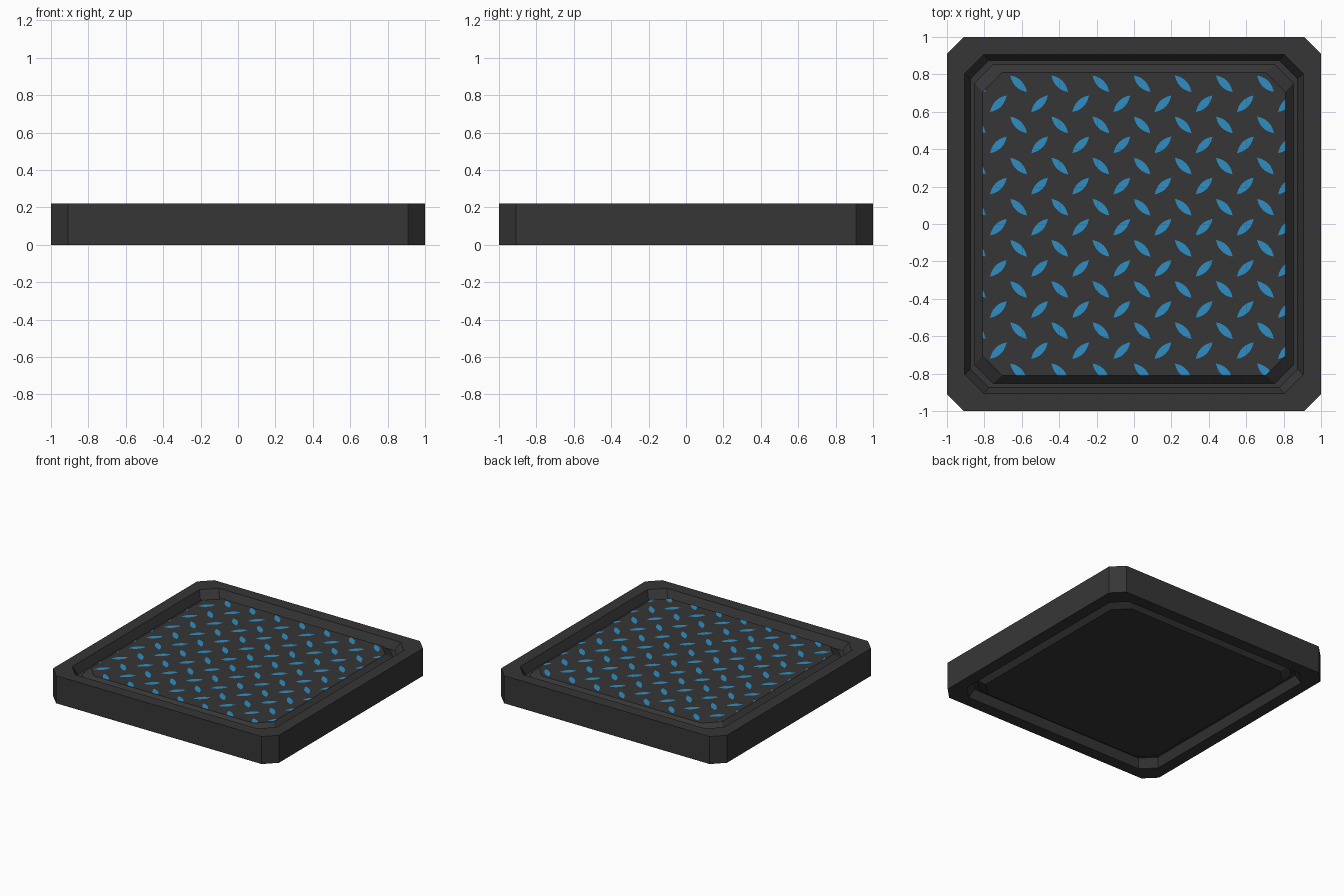
import bpy, bmesh, math
from mathutils import Vector

if "Cube" in bpy.data.objects:
    bpy.data.objects.remove(bpy.data.objects["Cube"])


def material(name, rgb):
    m = bpy.data.materials.new(name)
    m.diffuse_color = (*rgb, 1)
    m.use_nodes = True
    m.node_tree.nodes["Principled BSDF"].inputs["Base Color"].default_value = m.diffuse_color
    return m


charcoal = material("charcoal", (0.037, 0.037, 0.037))
blue = material("bright_blue", (0.027, 0.27, 0.54))

H = 0.22            # tile height
PANEL_Z = 0.20      # top of the inner panel
PANEL, CUT = 0.81, 0.105


def octagon(r, c, z):
    a = r - c
    return [(r, -a, z), (r, a, z), (a, r, z), (-a, r, z),
            (-r, a, z), (-r, -a, z), (-a, -r, z), (a, -r, z)]


def loft(bm, rings):
    loops = [[bm.verts.new(p) for p in octagon(*r)] for r in rings]
    for lo, hi in zip(loops, loops[1:]):
        for i in range(8):
            j = (i + 1) % 8
            bm.faces.new((lo[i], lo[j], hi[j], hi[i]))
    return loops


def finish(bm, name, mat):
    me = bpy.data.meshes.new(name)
    bm.to_mesh(me)
    bm.free()
    me.materials.append(mat)
    ob = bpy.data.objects.new(name, me)
    bpy.context.collection.objects.link(ob)
    return ob


# Tile body: panel, groove and rim, the same above and below
upper = [(1, 0.09, H), (0.905, 0.10, H), (0.875, 0.10, 0.155),
         (0.853, 0.10, 0.155), (PANEL, CUT, PANEL_Z)]
lower = [(r, c, H - z) for r, c, z in reversed(upper)]
bm = bmesh.new()
loops = loft(bm, lower + upper)
bm.faces.new(loops[-1])
bm.faces.new(loops[0][::-1])
bmesh.ops.recalc_face_normals(bm, faces=bm.faces)
finish(bm, "tile_body", charcoal)

# Tread marks: slim lenses in alternating diagonal rows
bm = bmesh.new()
STEP, HALF_L, HALF_W, SEG = 0.22, 0.063, 0.021, 6


def lens(cx, cy, angle):
    pts = []
    for side in (1, -1):
        for k in range(SEG):
            t = side * (-1 + 2 * k / SEG)
            u, v = HALF_L * t, side * HALF_W * (1 - t * t)
            pts.append((cx + u * math.cos(angle) - v * math.sin(angle),
                        cy + u * math.sin(angle) + v * math.cos(angle),
                        PANEL_Z + 0.003))
    bm.faces.new([bm.verts.new(p) for p in reversed(pts)])


for i in range(8):
    for j in range(8):
        lens(-0.837 + i * STEP, 0.75 - j * STEP, -math.pi / 4)
        if j < 7:
            lens(-0.725 + i * STEP, 0.643 - j * STEP, math.pi / 4)

# Trim the marks to the panel outline
for k in range(8):
    n = Vector((math.cos(k * math.pi / 4), math.sin(k * math.pi / 4), 0))
    d = PANEL if k % 2 == 0 else (2 * PANEL - CUT) / math.sqrt(2)
    bmesh.ops.bisect_plane(bm, geom=bm.verts[:] + bm.edges[:] + bm.faces[:],
                           plane_co=n * d, plane_no=n, clear_outer=True)
for f in bm.faces:
    if f.normal.z < 0:
        f.normal_flip()
finish(bm, "tread_marks", blue)
